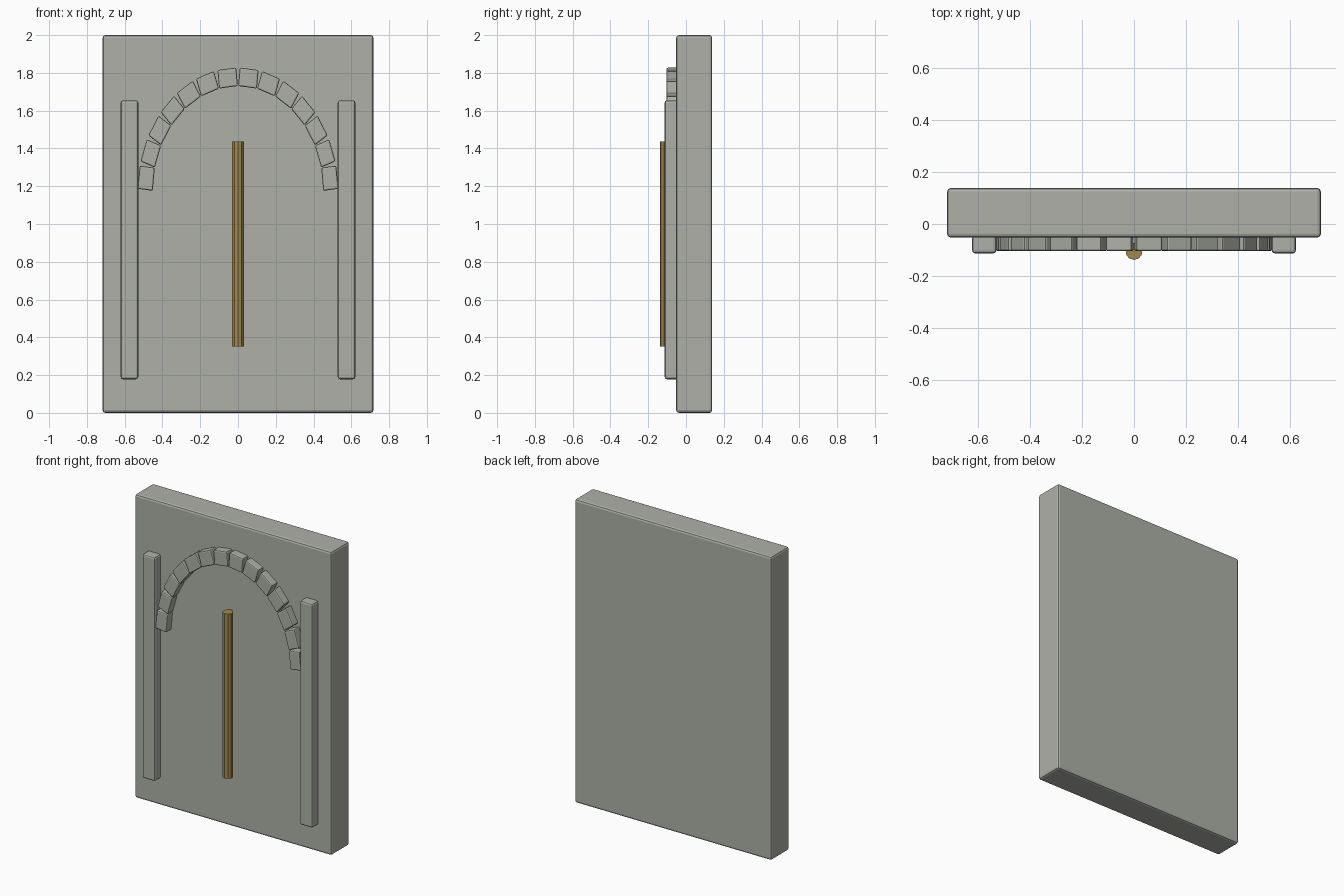
import bpy, math
from mathutils import Matrix

if "Cube" in bpy.data.objects:
    bpy.data.objects.remove(bpy.data.objects["Cube"])


def material(name, color):
    m = bpy.data.materials.new(name)
    m.diffuse_color = (*color, 1)
    m.use_nodes = True
    m.node_tree.nodes["Principled BSDF"].inputs["Base Color"].default_value = m.diffuse_color
    return m


stone = material("stone", (0.42, 0.435, 0.39))
brass = material("brass", (0.38, 0.25, 0.07))


def box(name, x0, x1, y0, y1, z0, z1, width):
    bpy.ops.mesh.primitive_cube_add(size=1)
    o = bpy.context.object
    o.name = name
    o.data.transform(Matrix.Translation(((x0 + x1) / 2, (y0 + y1) / 2, (z0 + z1) / 2))
                     @ Matrix.Diagonal((x1 - x0, y1 - y0, z1 - z0, 1)))
    o.data.materials.append(stone)
    m = o.modifiers.new("bevel", "BEVEL")
    m.width = width
    m.segments = 2
    m.limit_method = "ANGLE"
    return o


FRONT = -0.052

# Door slab
box("slab", -0.717, 0.717, FRONT, 0.138, 0, 2, 0.014)

# Side pilasters
for side, s in (("left", -1), ("right", 1)):
    xa, xb = sorted((s * 0.528, s * 0.621))
    box(side + "_pilaster", xa, xb, -0.113, FRONT + 0.01, 0.178, 1.655, 0.012)

# Arch blocks: a half ring stretched upward
COUNT, RADIUS, STRETCH, SPRING = 14, 0.489, 1.23, 1.175
for i in range(COUNT):
    a = math.pi * (i + 0.5) / COUNT
    o = box(f"arch_block_{i + 1}", -0.04, 0.04, -0.104, FRONT + 0.01, -0.05, 0.05, 0.008)
    o.data.transform(Matrix.Translation((0, 0, SPRING))
                     @ Matrix.Diagonal((1, 1, STRETCH, 1))
                     @ Matrix.Rotation(-a, 4, "Y")
                     @ Matrix.Translation((RADIUS, 0, 0)))

# Central brass seam rod
bpy.ops.mesh.primitive_cylinder_add(vertices=10, radius=0.033, depth=1.085,
                                    location=(0, -0.105, 0.8945))
rod = bpy.context.object
rod.name = "seam_rod"
rod.data.materials.append(brass)
